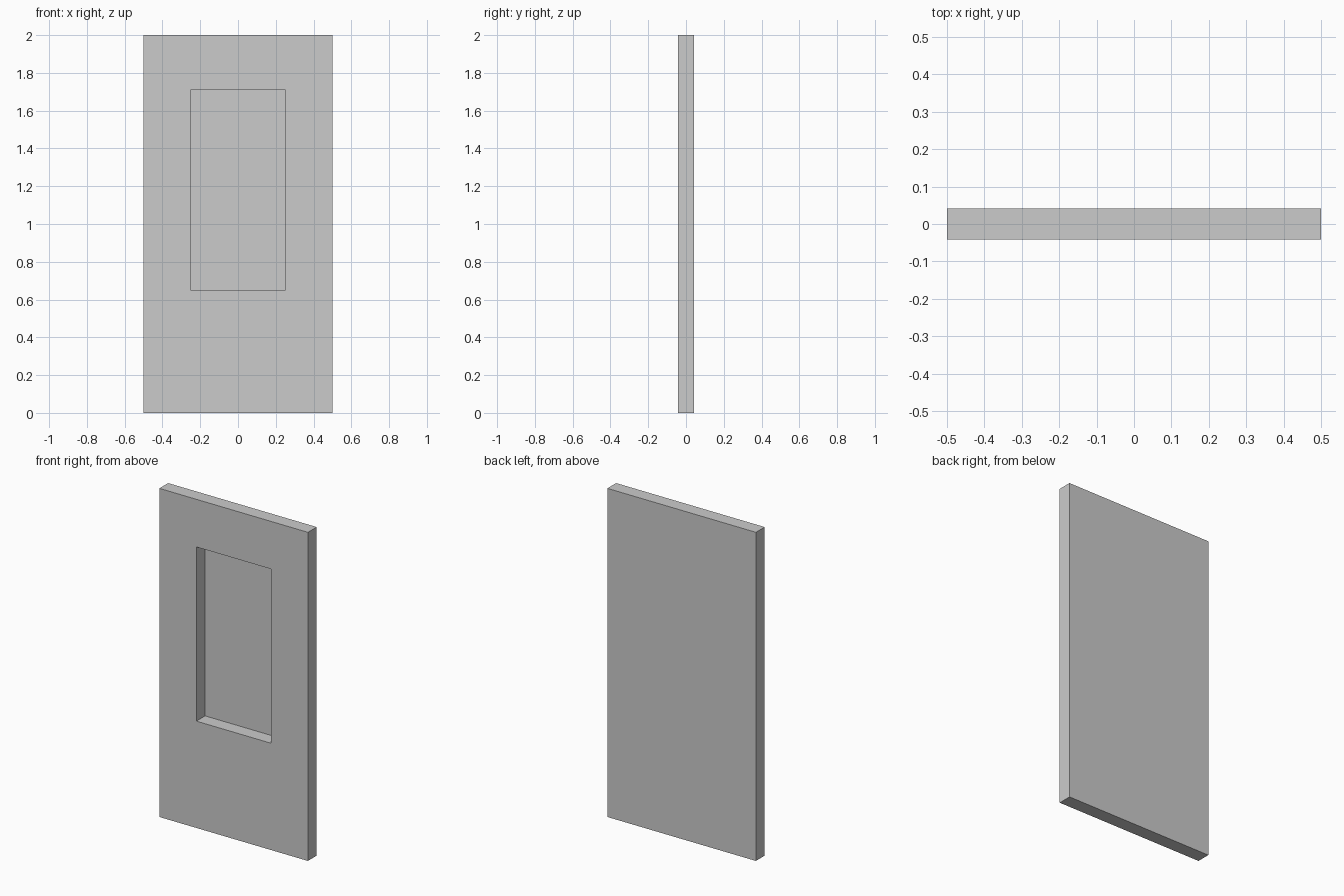
import bpy
import bmesh

if "Cube" in bpy.data.objects:
    bpy.data.objects.remove(bpy.data.objects["Cube"])

W, D, H = 0.5, 0.0421, 2.0          # half width, half depth, height
OX, OZ0, OZ1 = 0.251, 0.65, 1.71    # recess half width, bottom, top
FLOOR_Y = D - 0.0005                # recess reaches almost to the back face

bm = bmesh.new()


def ring(hx, z0, z1, y):
    return [bm.verts.new((x, y, z)) for x, z in
            ((-hx, z0), (hx, z0), (hx, z1), (-hx, z1))]


def bridge(a, b):
    for i in range(4):
        j = (i + 1) % 4
        bm.faces.new((a[i], a[j], b[j], b[i]))


# Rings run from the back face, round the outside, into the front recess
rings = [ring(W, 0, H, D), ring(W, 0, H, -D),
         ring(OX, OZ0, OZ1, -D), ring(OX, OZ0, OZ1, FLOOR_Y)]
for a, b in zip(rings, rings[1:]):
    bridge(a, b)
bm.faces.new(rings[0])
bm.faces.new(rings[-1])
bmesh.ops.recalc_face_normals(bm, faces=bm.faces)

# Door panel with a deep rectangular window recess
mesh = bpy.data.meshes.new("door_panel")
bm.to_mesh(mesh)
bm.free()
door = bpy.data.objects.new("door_panel", mesh)
bpy.context.collection.objects.link(door)
